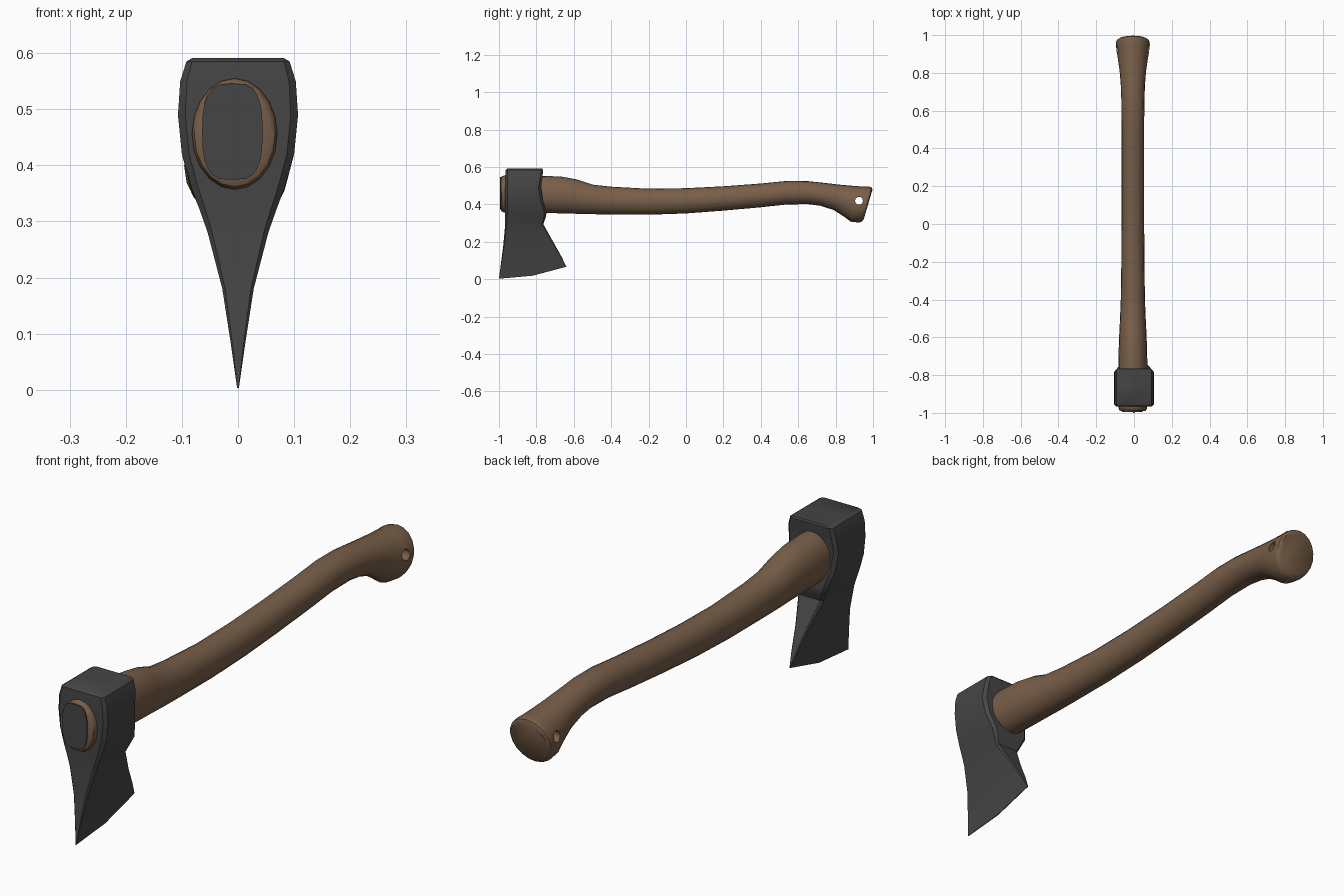
import bpy, bmesh, math

cube = bpy.data.objects.get("Cube")
if cube:
    bpy.data.objects.remove(cube, do_unlink=True)


def material(name, color):
    m = bpy.data.materials.new(name)
    m.use_nodes = True
    m.diffuse_color = (*color, 1)
    m.node_tree.nodes["Principled BSDF"].inputs["Base Color"].default_value = (*color, 1)
    return m


wood = material("brown wood", (0.19, 0.115, 0.067))
steel = material("dark steel", (0.06, 0.06, 0.06))


def loft(name, rings, mat):
    """Skin a list of closed rings of points and cap both ends."""
    bm = bmesh.new()
    loops = [[bm.verts.new(p) for p in ring] for ring in rings]
    n = len(loops[0])
    for a, b in zip(loops, loops[1:]):
        for i in range(n):
            j = (i + 1) % n
            bm.faces.new((a[i], a[j], b[j], b[i]))
    bm.faces.new(loops[0])
    bm.faces.new(loops[-1])
    bmesh.ops.recalc_face_normals(bm, faces=bm.faces)
    me = bpy.data.meshes.new(name)
    bm.to_mesh(me)
    bm.free()
    me.materials.append(mat)
    ob = bpy.data.objects.new(name, me)
    bpy.context.collection.objects.link(ob)
    return ob


def activate(ob):
    bpy.ops.object.select_all(action="DESELECT")
    ob.select_set(True)
    bpy.context.view_layer.objects.active = ob


def smooth(ob, angle):
    activate(ob)
    bpy.ops.object.shade_smooth_by_angle(angle=math.radians(angle))


SHIFT = -0.006


def ellipse(top, bottom, half_width, sides=20):
    """Oval section spanning from a top (y, z) to a bottom (y, z)."""
    cy, cz = (top[0] + bottom[0]) / 2, (top[1] + bottom[1]) / 2
    hy, hz = (top[0] - bottom[0]) / 2, (top[1] - bottom[1]) / 2
    ring = []
    for i in range(sides):
        a = math.tau * i / sides
        ring.append((SHIFT + half_width * math.cos(a),
                     cy + hy * math.sin(a), cz + hz * math.sin(a)))
    return ring


# Handle: top y, top z, bottom y, bottom z, half width
stations = [
    (-.99, .542, -.99, .372, .064), (-.985, .55, -.985, .362, .072),
    (-.972, .555, -.972, .357, .076), (-.75, .553, -.75, .355, .077),
    (-.66, .548, -.66, .352, .075), (-.58, .533, -.58, .35, .072),
    (-.5, .506, -.5, .348, .068), (-.4, .495, -.4, .346, .064),
    (-.2, .484, -.2, .345, .061), (0, .487, 0, .352, .06),
    (.2, .497, .2, .367, .06), (.4, .512, .4, .385, .06),
    (.54, .526, .54, .4, .06), (.65, .525, .65, .402, .061),
    (.75, .514, .72, .393, .064), (.83, .505, .79, .37, .07),
    (.9, .499, .845, .335, .079), (.945, .496, .88, .308, .086),
    (.98, .495, .925, .303, .09), (.993, .49, .94, .308, .088),
    (.997, .48, .95, .32, .08)]
handle = loft("handle", [ellipse(s[:2], s[2:4], s[4]) for s in stations], wood)

# Lanyard hole through the grip end
bpy.ops.mesh.primitive_cylinder_add(vertices=16, radius=.021, depth=.5,
                                    location=(0, .925, .42),
                                    rotation=(0, math.pi / 2, 0))
cutter = bpy.context.object
cutter.name = "hole_cutter"
cutter.hide_render = True
cutter.data.materials.append(wood)
activate(handle)
cut = handle.modifiers.new("hole", "BOOLEAN")
cut.operation = "DIFFERENCE"
cut.solver = "EXACT"
cut.object = cutter
bpy.ops.object.modifier_apply(modifier=cut.name)
bpy.data.objects.remove(cutter, do_unlink=True)
smooth(handle, 40)


def blade_ring(front, back, w, c):
    """Chamfered slab section, split lengthwise so the edge can curve."""
    (fy, fz), (by, bz) = front, back
    sag = .25 * (bz - fz)
    right = [(w - c, 0), (w, c), (w, .5), (w, 1 - c), (w - c, 1)]
    pts = []
    for x, t in right + [(-x, t) for x, t in reversed(right)]:
        if t == c:
            y, t = fy + c, c / (by - fy)
        elif t == 1 - c:
            y, t = by - c, 1 - c / (by - fy)
        else:
            y = fy + t * (by - fy)
        pts.append((x, y, fz + t * (bz - fz) - sag * 4 * t * (1 - t)))
    return pts


# Head: front y, front z, back y, back z, half width, chamfer
sections = [
    (-.958, .591, -.768, .591, .082, .008),
    (-.964, .585, -.764, .585, .092, .01),
    (-.967, .55, -.767, .55, .103, .012),
    (-.967, .49, -.775, .49, .107, .013),
    (-.967, .42, -.765, .42, .1, .013),
    (-.967, .36, -.745, .355, .083, .012),
    (-.967, .32, -.752, .325, .068, .01),
    (-.968, .28, -.763, .295, .054, .008),
    (-.977, .18, -.71, .2, .028, .005),
    (-.99, .08, -.665, .12, .0125, .003),
    (-1, .003, -.64, .067, .0015, .0005)]
head = loft("axe_head", [blade_ring(s[:2], s[2:4], s[4], s[5])
                         for s in sections], steel)
smooth(head, 32)

# Steel wedge plate in the handle's front end
plate_rings = []
for y in (-.994, -.986):
    ring = []
    for i in range(24):
        a = math.tau * i / 24
        c, s = math.cos(a), math.sin(a)
        ring.append((-.01 + .054 * math.copysign(abs(c) ** .6, c), y,
                     .46 + .086 * math.copysign(abs(s) ** .75, s)))
    plate_rings.append(ring)
loft("wedge_plate", plate_rings, steel)
